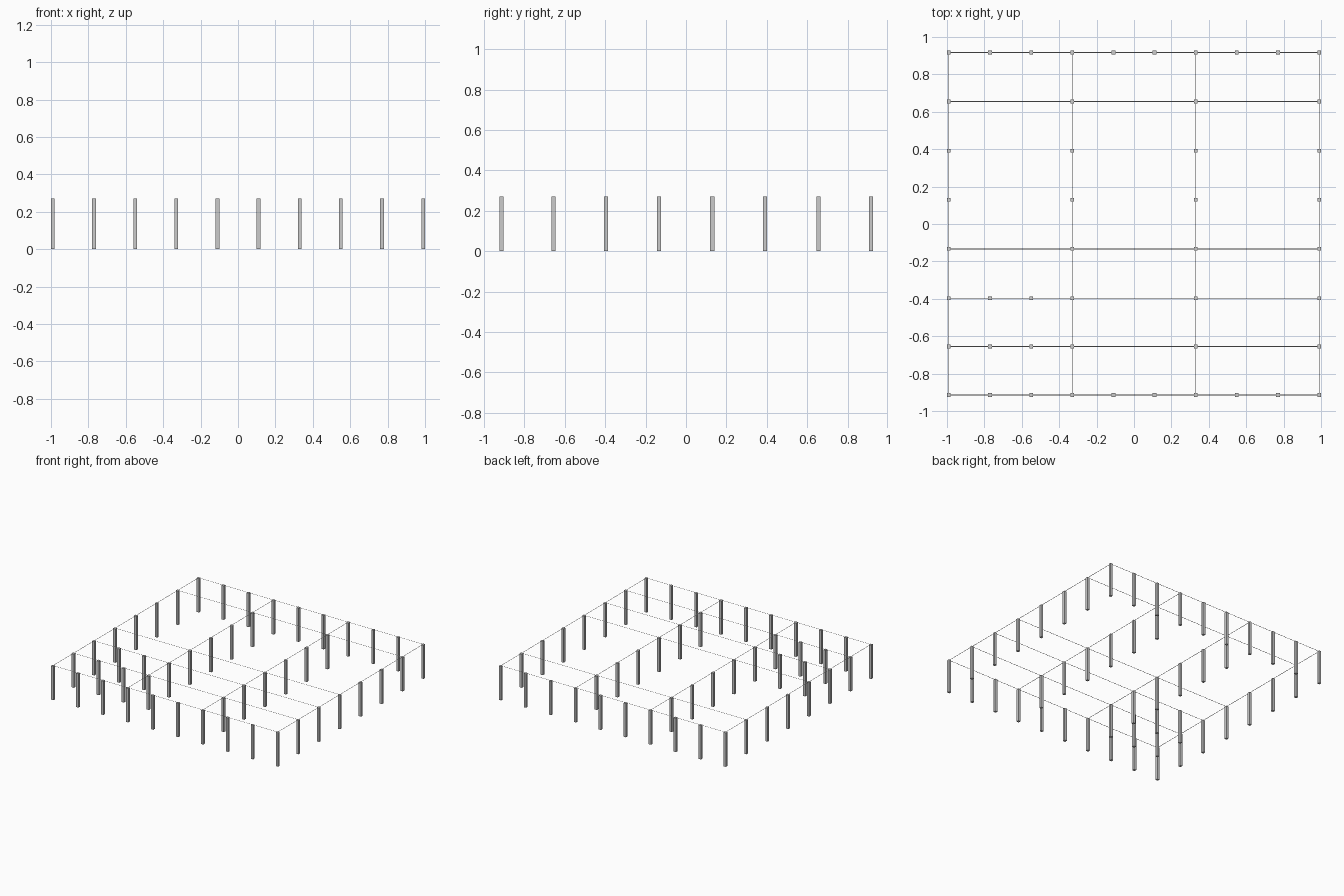
import bpy
import bmesh
from mathutils import Matrix, Vector

if "Cube" in bpy.data.objects:
    bpy.data.objects.remove(bpy.data.objects["Cube"])

HEIGHT = 0.27      # post height
POST = 0.02        # square post width
STRIP = 0.004      # width of the thin flat top strips
XS = [-0.99 + 0.22 * i for i in range(10)]
YS = [-0.914, -0.655, -0.397, -0.133, 0.130, 0.392, 0.655, 0.917]
MAIN = (0, 3, 6, 9)                 # columns that carry a post in every row
ROWS = {0: range(10), 7: range(10),  # full front and back rows
        1: (0, 1, 2, 3, 6, 9), 2: (0, 1, 2, 3, 6, 9)}


def add_object(name, bm):
    mesh = bpy.data.meshes.new(name)
    bm.to_mesh(mesh)
    bm.free()
    obj = bpy.data.objects.new(name, mesh)
    bpy.context.collection.objects.link(obj)
    return obj


def strip(bm, x0, x1, y0, y1):
    corners = [(x0, y0), (x1, y0), (x1, y1), (x0, y1)]
    bm.faces.new([bm.verts.new((x, y, HEIGHT)) for x, y in corners])


# Square posts standing on the grid
for r, y in enumerate(YS):
    for c in ROWS.get(r, MAIN):
        bm = bmesh.new()
        place = Matrix.Translation(Vector((XS[c], y, HEIGHT / 2)))
        bmesh.ops.create_cube(bm, size=1, matrix=place @ Matrix.Diagonal((POST, POST, HEIGHT, 1)))
        add_object(f"post_{r}_{c}", bm)

# Thin strips running left to right across the post tops
h = STRIP / 2
bm = bmesh.new()
for r in (0, 1, 2, 3, 6, 7):
    strip(bm, XS[0], XS[-1], YS[r] - h, YS[r] + h)
add_object("cross_strips", bm)

# Thin strips running front to back
bm = bmesh.new()
for c in MAIN:
    strip(bm, XS[c] - h, XS[c] + h, YS[0], YS[-1])
add_object("long_strips", bm)
